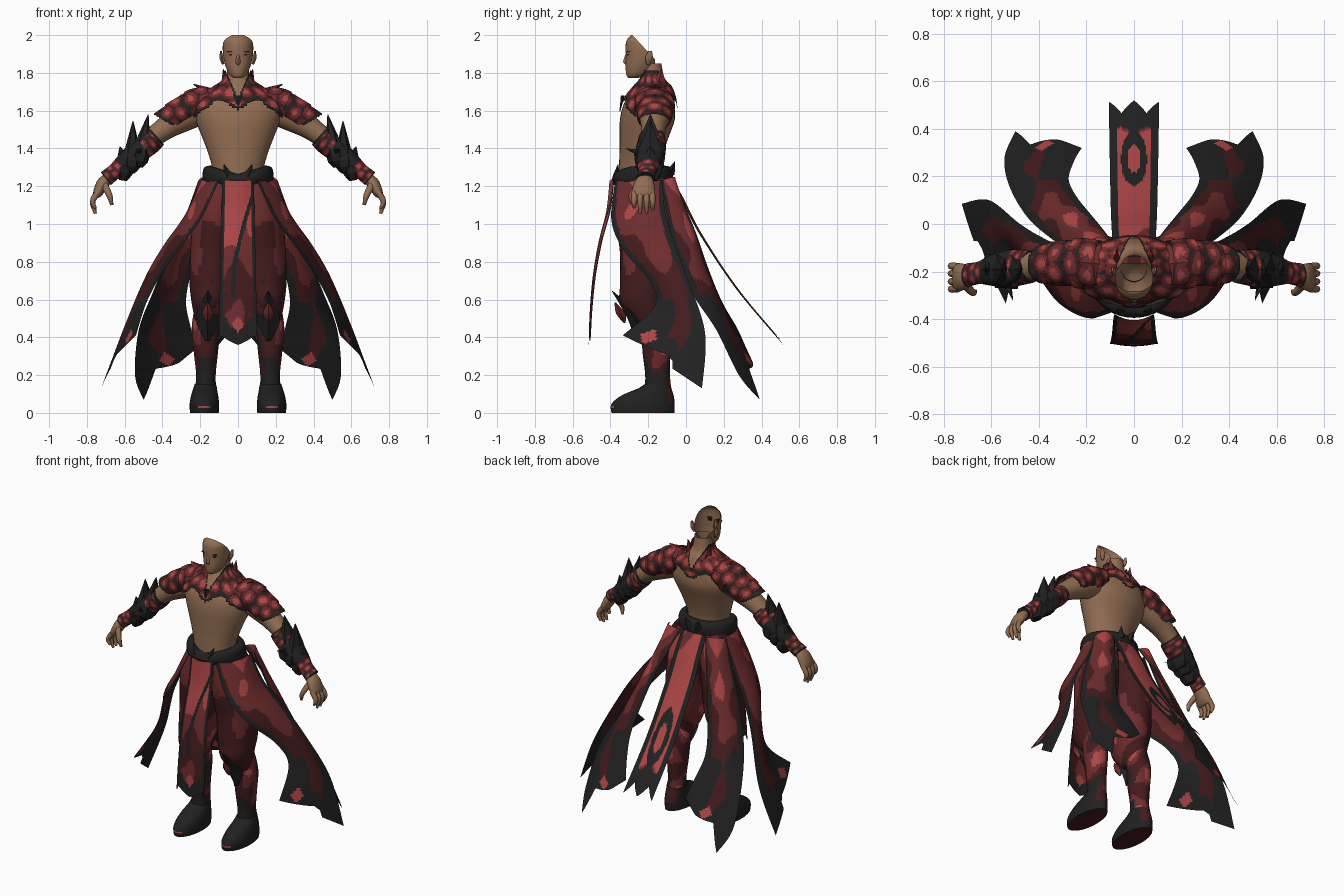
import bpy, bmesh, math
from mathutils import Vector, noise

SKIN, RED, MID, DARK, BLACK = range(5)
MATS = []
for name, rgb in [("skin", (.29, .155, .085)), ("bright_red", (.42, .06, .06)), ("mid_red", (.155, .025, .026)),
                  ("dark_red", (.058, .011, .012)), ("near_black", (.015, .015, .016))]:
    m = bpy.data.materials.new(name)
    m.diffuse_color = (*rgb, 1)
    MATS.append(m)


def curve(pts, t):
    """Smooth curve through points of any dimension, t in 0..1."""
    n = len(pts) - 1
    i = min(int(t * n), n - 1)
    f = t * n - i
    p = [Vector(pts[max(0, min(n, i + k))]) for k in (-1, 0, 1, 2)]
    if n == 1:
        return p[1] * (1 - f) + p[2] * f
    return (p[1] * 2 + (p[2] - p[0]) * f + (p[0] * 2 - p[1] * 5 + p[2] * 4 - p[3]) * f ** 2
            + (p[1] * 3 - p[0] - p[2] * 3 + p[3]) * f ** 3) * .5


def finish(name, bm, both, smooth):
    me = bpy.data.meshes.new(name)
    bm.to_mesh(me)
    bm.free()
    for m in MATS:
        me.materials.append(m)
    ob = bpy.data.objects.new(name, me)
    bpy.context.collection.objects.link(ob)
    if both:
        ob.modifiers.new("mirror", 'MIRROR').use_mirror_merge = False
    if smooth:
        bpy.ops.object.select_all(action='DESELECT')
        ob.select_set(True)
        bpy.context.view_layer.objects.active = ob
        bpy.ops.object.shade_smooth_by_angle(angle=math.radians(50))
    return ob


def grid(bm, rows, color, closed, keep=None):
    vs = [[bm.verts.new(p) for p in r] for r in rows]
    nv, nu = len(vs) - 1, len(vs[0]) - (0 if closed else 1)
    for j in range(nv):
        for i in range(nu):
            k = (i + 1) % len(vs[0])
            q = (vs[j][i], vs[j][k], vs[j + 1][k], vs[j + 1][i])
            c = sum((v.co for v in q), Vector()) / 4
            if keep and not keep(c):
                continue
            bm.faces.new(q).material_index = color((i + .5) / nu, (j + .5) / nv, c)
    return vs


def tube(name, pts, color, n=20, nv=12, both=True, smooth=True, keep=None, layers=0, cut=(), caps=(0, -1)):
    """Rings (x, y, z, radius across, radius along y) along a path."""
    fn = color if callable(color) else (lambda u, v, c: color)
    rows = []
    for j in range(nv + 1):
        t = j / nv
        p = curve(pts, t)
        d = curve(pts, min(1, t + .02)) - curve(pts, max(0, t - .02))
        side = Vector((d[2], 0, -d[0])).normalized()
        k = 1 + .08 * ((t * layers) % 1 if t < 1 else 1) if layers else 1
        rows.append([Vector(p[:3]) + side * math.cos(a) * p[3] * k + Vector((0, math.sin(a) * p[4] * k, 0))
                     for a in (2 * math.pi * i / n for i in range(n))])
    bm = bmesh.new()
    vs = grid(bm, rows, fn, True, keep)
    if not keep:
        for e in caps:
            bm.faces.new(vs[e]).material_index = fn(.5, -e, vs[e][0].co)
    bmesh.ops.recalc_face_normals(bm, faces=bm.faces)
    for co, no in cut:
        bmesh.ops.bisect_plane(bm, geom=bm.verts[:] + bm.edges[:] + bm.faces[:], plane_co=co, plane_no=no, clear_outer=True)
    bmesh.ops.delete(bm, geom=[v for v in bm.verts if not v.link_faces], context='VERTS')
    return finish(name, bm, both, smooth)


def spike(name, base, tip, w, d, color=BLACK, both=True):
    tube(name, [(*base, d, w), (*tip, .002, .002)], color, 4, 1, both, False)


def panel(name, a, b, color, ext=lambda u: 1, bulge=(0, 0, 0), nu=32, nv=70, both=True):
    """Cloth sheet between two edge curves; ext shapes the hem."""
    rows = []
    for j in range(nv + 1):
        r = []
        for i in range(nu + 1):
            u = i / nu
            t = j / nv * ext(u)
            r.append(curve(a, t) * (1 - u) + curve(b, t) * u + Vector(bulge) * math.sin(math.pi * u) * (1 - t * .6))
        rows.append(r)
    bm = bmesh.new()
    grid(bm, rows, color, False)
    finish(name, bm, both, True)


def tri(x):
    return abs((x % 1) - .5) * 2


def blotch(c, s=7, seed=0):
    return noise.noise(Vector((c.x * s + seed, c.y * s, c.z * s * .6)))


def steps(x, a, b, c):
    return RED if x > a else MID if x > b else DARK if x > c else BLACK


def scales(a, b, c):
    a += .5 * (math.floor(b) % 2)
    d = math.hypot((a % 1 - .5) * 2, (b % 1 - .5) * 2) + blotch(c, 12) * .4
    return RED if d < .47 else MID if d < .88 else DARK if d < 1.15 else BLACK


# torso and open-topped neck
body = [(0, -.245, 1.22, .14, .11), (0, -.245, 1.3, .138, .11), (0, -.235, 1.38, .16, .117), (0, -.222, 1.46, .19, .13),
        (0, -.205, 1.55, .225, .145), (0, -.198, 1.62, .235, .137), (0, -.188, 1.68, .19, .118),
        (0, -.178, 1.73, .115, .09), (0, -.18, 1.77, .065, .065), (0, -.185, 1.85, .055, .055)]
tube("torso", body, lambda u, v, c: DARK if v == 0 else SKIN, 32, 36, False, caps=(0,))


# scaled mantle over chest and back
def mantle_edge(c):
    x = abs(c.x)
    return 1.6 + .55 * x if x < .1 else 1.655 - .7 * (x - .1)


def mantle_keep(c):
    return c.z > mantle_edge(c) + .01 * tri(c.x * 16) and c.z < 1.81 and abs(c.x) > (c.z - 1.66) * .42


def mantle_color(u, v, c):
    if c.z < mantle_edge(c) + .02 or abs(c.x) < (c.z - 1.66) * .42 + .01:
        return BLACK
    return scales(u * 14, c.z * 15, c)


def sleeve_reach(c):
    return .375 + .85 * (c.z - 1.76 + .59 * c.x) - c.x


tube("mantle", [(x, y, z, a + .015, b + .015) for x, y, z, a, b in body], mantle_color, 96, 110, False, True, mantle_keep)
tube("shoulder_sleeve", [(.14, -.17, 1.665, .07, .1), (.22, -.165, 1.63, .085, .1), (.3, -.165, 1.59, .078, .092),
                         (.37, -.168, 1.55, .07, .082), (.44, -.172, 1.505, .062, .07)],
     lambda u, v, c: BLACK if sleeve_reach(c) < .014 else scales(u * 6, v * 5, c), 56, 56, layers=3,
     keep=lambda c: sleeve_reach(c) > 0)
spike("shoulder_wing", (.14, -.17, 1.69), (.235, -.16, 1.74), .09, .03, MID)
spike("shoulder_barb", (.25, -.17, 1.63), (.305, -.16, 1.685), .07, .03, BLACK)
spike("collar_point", (.07, -.15, 1.73), (.078, -.13, 1.82), .05, .02, MID)
spike("chest_pendant", (0, -.335, 1.68), (0, -.35, 1.595), .01, .022, BLACK, False)

# head shell, open behind the slanted rear cut
tube("head", [(0, -.28, 1.773, .022, .025), (0, -.258, 1.79, .045, .058), (0, -.24, 1.835, .066, .08),
              (0, -.228, 1.88, .077, .09), (0, -.226, 1.93, .081, .094), (0, -.23, 1.97, .077, .085),
              (0, -.24, 2.0, .052, .052)], SKIN, 32, 24, False,
     cut=[((0, -.283, 2.0), (0, .13, .12)), ((0, -.165, 1.8), (0, 1, 0))])
tube("nose", [(0, -.311, 1.9, .007, .008), (0, -.317, 1.86, .013, .016), (0, -.311, 1.843, .01, .01)], SKIN, 8, 6, False)
tube("mouth", [(0, -.306, 1.82, .022, .012), (0, -.304, 1.816, .018, .012)], DARK, 10, 2, False)
tube("ear", [(.078, -.2, 1.845, .006, .008), (.088, -.196, 1.88, .01, .02), (.09, -.19, 1.915, .004, .01)], SKIN, 8, 6)
tube("eye", [(.034, -.303, 1.893, .014, .009), (.034, -.303, 1.9, .014, .009)], BLACK, 8, 2)
tube("brow", [(.036, -.303, 1.91, .022, .011), (.036, -.301, 1.914, .02, .01)], DARK, 8, 2)

# arms and hands
tube("arm", [(.2, -.17, 1.61, .085, .085), (.3, -.168, 1.56, .076, .078), (.38, -.172, 1.51, .062, .066),
             (.46, -.18, 1.45, .052, .057), (.56, -.19, 1.37, .045, .05), (.65, -.205, 1.28, .032, .036),
             (.69, -.215, 1.24, .026, .034)], SKIN, 20, 24)
tube("hand", [(.68, -.215, 1.25, .026, .034), (.715, -.222, 1.215, .033, .054), (.742, -.225, 1.165, .026, .06),
              (.752, -.225, 1.145, .016, .054)], SKIN, 16, 10)
for i, (y, end) in enumerate([(-.272, .03), (-.242, 0), (-.21, 0), (-.18, .02)]):
    tube("finger_%d" % (i + 1), [(.74, y, 1.17, .016, .016), (.77, y * 1.06 + .014, 1.12, .015, .015),
                                 (.755, y * 1.06 + .014, 1.055 + end, .008, .008)], SKIN, 8, 8)
tube("thumb", [(.71, -.255, 1.21, .02, .02), (.68, -.288, 1.15, .016, .016), (.668, -.283, 1.1, .008, .008)], SKIN, 8, 8)

# bracers with black leaf-shaped fins
tube("bracer", [(.43, -.18, 1.465, .058, .068), (.47, -.182, 1.43, .064, .075), (.53, -.188, 1.385, .06, .08),
                (.6, -.195, 1.325, .05, .065), (.65, -.205, 1.28, .042, .048), (.7, -.215, 1.24, .043, .05)],
     lambda u, v, c: BLACK if v < .06 or .32 < v < .66 or v > .95 else scales(u * 5, v * 9, c), 32, 48)
for i, (x, z, tip, tz, w) in enumerate([(.515, 1.37, .475, 1.58, .095), (.56, 1.34, .556, 1.545, .09), (.6, 1.3, .625, 1.41, .075)]):
    tube("bracer_fin_%d" % (i + 1), [(x + .01, -.192, z - .07, .02, w * .6), (x, -.192, z, .05, w), (tip, -.188, tz, .002, .002)],
         BLACK, 6, 6, True, False)
spike("bracer_barb", (.54, -.23, 1.37), (.51, -.32, 1.4), .03, .03)

# belt, sagging at the front
belt = tube("belt", [(0, -.232, 1.2, .155, .14), (0, -.232, 1.22, .182, .158), (0, -.232, 1.26, .188, .163),
                     (0, -.232, 1.3, .178, .15), (0, -.235, 1.31, .142, .115)], BLACK, 40, 12, False, caps=())
for v in belt.data.vertices:
    if v.co.y < -.25 and v.co.z > 1.23:
        v.co.z -= .045 * max(0, 1 - abs(v.co.x) / .16) * min(1, (v.co.z - 1.23) / .05)
spike("belt_tie", (.05, -.37, 1.25), (.075, -.36, 1.315), .02, .025)
spike("belt_knot", (.03, -.09, 1.26), (.05, -.06, 1.33), .03, .04)

# trousers, boots and shoes
tube("trouser_leg", [(.085, -.225, 1.23, .09, .135), (.115, -.215, 1.05, .118, .16), (.135, -.2, .85, .118, .15),
                     (.145, -.21, .68, .112, .14), (.155, -.225, .58, .092, .122), (.165, -.19, .48, .062, .08)],
     lambda u, v, c: steps(blotch(c, 7) - v * .35 + .12, .55, -.08, -.75), 40, 50)
tube("boot", [(.165, -.175, .57, .062, .07), (.17, -.16, .45, .075, .078), (.17, -.157, .32, .064, .073),
              (.17, -.15, .2, .052, .066), (.172, -.15, .1, .058, .07)],
     lambda u, v, c: BLACK if v > .72 and c.y < -.14 else
     steps(blotch(c, 11, 3) - v * .2 + (-.08 if c.y < -.18 else .12), .42, .02, -.38), 32, 36)
tube("shoe", [(.178, -.228, 0, .076, .166), (.178, -.228, .045, .078, .168), (.176, -.205, .09, .072, .14),
              (.173, -.165, .13, .062, .088), (.172, -.152, .15, .058, .072)],
     lambda u, v, c: DARK if v == 0 or (c.y > -.1 and v > .3) else
     RED if .17 < v < .22 and c.y < -.37 and abs(c.x - .178) < .03 else BLACK, 28, 20)
tube("knee_guard", [(.162, -.25, .38, .01, .02), (.162, -.27, .5, .062, .04), (.16, -.39, .645, .003, .003)], BLACK, 4, 8, True, False)
tube("knee_gem", [(.162, -.325, .475, .003, .004), (.161, -.345, .525, .03, .025), (.16, -.375, .585, .003, .004)], MID, 4, 6, True, False)


# front cloth with a black sweeping band
def front_color(u, v, c):
    band = .37 + .53 * max(0, 1 - (v - .15) / .45) ** 1.4
    if abs(c.x) / .035 + abs(c.z - .47) / .045 < 1:
        return RED
    if abs(u - .5) > .4 or v > .87 + .04 * tri(u * 3) or (.12 < v < .72 and abs(u - band) < .06):
        return BLACK
    n = blotch(c, 8, 5)
    if u < band and v < .7:
        return RED if v < .42 + n * .15 else MID if n > -.3 else DARK
    return steps(n - max(0, v - .4) * .9, .15, -.25, -.75)


front = [(-.38, 1.23), (-.4, 1.07), (-.445, .9), (-.478, .72), (-.497, .53), (-.505, .36)]
panel("front_cloth", [(-.083 - i * .004, y, z) for i, (y, z) in enumerate(front)],
      [(.083 + i * .004, y, z) for i, (y, z) in enumerate(front)], front_color,
      lambda u: 1 - .07 * min(1, abs(u - .5) * 2.4) + .03 * (abs(u - .5) > .46), (0, -.025, 0), 32, 80, False)


# back cloth with an oval ring and a zigzag hem
def back_color(u, v, c):
    oval = math.hypot(c.x / .055, (c.y - .275) / .115)
    if abs(u - .5) > .35 or c.y > .41 - .03 * tri(u * 2) or .52 < oval < 1:
        return BLACK
    return MID if blotch(c, 6, 2) < -.32 else RED


back = [(-.085, 1.23), (-.02, 1.12), (.075, .94), (.27, .65), (.515, .36)]
panel("back_cloth", [(-.09 - i * .004, y, z) for i, (y, z) in enumerate(back)],
      [(.09 + i * .004, y, z) for i, (y, z) in enumerate(back)], back_color,
      lambda u: 1 - .07 * (1 - tri(u * 2)), (0, .012, .012), 32, 80, False)


# side skirts and tails: red cores, black borders and black hems
def skirt_color(fade, spot, red):
    def fn(u, v, c):
        edge = min(u, 1 - u) * 2
        n = blotch(c, 8, 9)
        if abs(u - spot) / .1 + abs(v - .95) / .05 < 1:
            return RED
        if edge < .12 + .25 * v + n * .12 or v > .93:
            return BLACK
        return steps(edge * .5 - v * fade + n * .4 + .22, red, .02, -.42)
    return fn


panel("side_skirt",
      [(.1, -.375, 1.23), (.2, -.395, 1.02), (.32, -.33, .86), (.42, -.2, .71), (.49, -.165, .57), (.54, -.335, .41)],
      [(.18, -.12, 1.23), (.265, -.11, 1.06), (.38, -.06, .9), (.48, .0, .73), (.61, .1, .43), (.725, .085, .13)],
      skirt_color(1.05, .22, .5), lambda u: 1 - .05 * tri(u + .5) * (u < .6), (.05, 0, 0))
panel("rear_tail",
      [(.21, -.13, 1.23), (.28, -.1, 1.04), (.35, -.06, .88), (.45, .03, .64), (.525, .16, .44), (.545, .28, .2), (.5, .39, .07)],
      [(.09, -.075, 1.23), (.14, -.01, 1.1), (.19, .05, .96), (.245, .12, .76), (.275, .19, .59), (.25, .27, .45), (.22, .32, .34)],
      skirt_color(1.3, .55, .36), lambda u: 1 - .1 * (1 - abs(u - .35) / .35 if u < .7 else 0), (.02, .04, .02))
